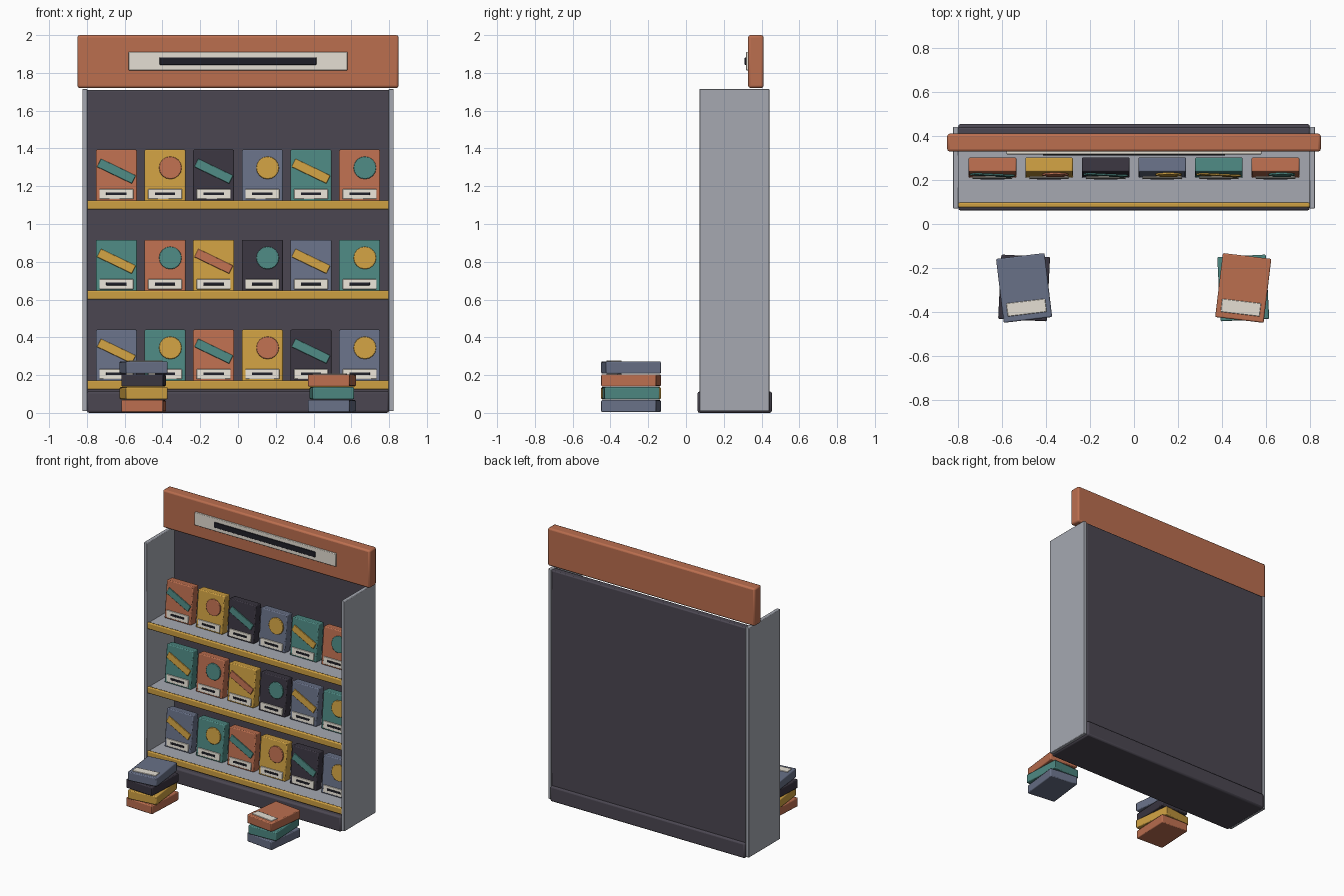
import bpy
from mathutils import Matrix, Vector

if "Cube" in bpy.data.objects:
    bpy.data.objects.remove(bpy.data.objects["Cube"])


def srgb(r, g, b):
    return tuple((c / 255) ** 2.2 for c in (r, g, b)) + (1.0,)


COLOURS = {
    "orange": srgb(186, 110, 80), "gold": srgb(204, 158, 68), "dark": srgb(60, 56, 66),
    "slate": srgb(104, 112, 134), "teal": srgb(78, 134, 128), "cream": srgb(228, 222, 210),
    "ink": srgb(36, 36, 44), "panel": srgb(76, 72, 82), "metal": srgb(164, 167, 176),
}
MATS = {}
for key, col in COLOURS.items():
    MATS[key] = bpy.data.materials.new(key)
    MATS[key].diffuse_color = col


def finish(ob, name, mat, bevel, frame):
    ob.name = name
    ob.data.materials.append(MATS[mat])
    if bevel:
        m = ob.modifiers.new("edge", "BEVEL")
        m.width = bevel
        m.segments = 2
    bpy.ops.object.shade_smooth_by_angle()
    if frame is not None:
        bpy.context.view_layer.update()
        ob.matrix_world = frame @ ob.matrix_world
    return ob


def box(name, mat, centre, size, bevel=0.004, rot=(0, 0, 0), frame=None):
    bpy.ops.mesh.primitive_cube_add(size=1, location=centre, rotation=rot)
    ob = bpy.context.object
    ob.data.transform(Matrix.Diagonal(Vector(size)).to_4x4())
    return finish(ob, name, mat, bevel, frame)


def disc(name, mat, centre, radius, depth, frame):
    bpy.ops.mesh.primitive_cylinder_add(vertices=16, radius=radius, depth=depth,
                                        location=centre, rotation=(1.5708, 0, 0))
    return finish(bpy.context.object, name, mat, 0.003, frame)


# Cabinet: plinth, back and sides
box("plinth", "panel", (0, 0.258, 0.057), (1.6, 0.394, 0.114), 0.012)
box("back_panel", "panel", (0, 0.415, 0.86), (1.6, 0.05, 1.70), 0.008)
for side, s in (("left", -1), ("right", 1)):
    box(side + "_side_panel", "metal", (s * 0.811, 0.256, 0.862), (0.027, 0.37, 1.706), 0.004)

# Header board with blank sign plate
box("header_board", "orange", (0, 0.37, 1.86), (1.70, 0.082, 0.28), 0.012)
box("header_plate", "cream", (0, 0.325, 1.862), (1.16, 0.016, 0.097))
box("header_stripe", "ink", (0, 0.316, 1.862), (0.83, 0.01, 0.04), 0.003)

# Shelves with stocked display boxes
CYCLE = ["orange", "gold", "dark", "slate", "teal"]
ACCENT = {"orange": "teal", "gold": "orange", "dark": "teal", "slate": "gold", "teal": "gold"}
for row, z in enumerate((1.12, 0.643, 0.167)):
    box("shelf_board", "metal", (0, 0.245, z - 0.018), (1.6, 0.31, 0.032), 0.003)
    box("shelf_lip", "gold", (0, 0.086, z - 0.019), (1.6, 0.022, 0.048), 0.007)
    for i in range(6):
        col = CYCLE[(i - row) % 5]
        # Local frame: origin at bottom of the front face, leaning back
        f = Matrix.Translation(((i - 2.5) * 0.2575, 0.21, z)) @ Matrix.Rotation(-0.1, 4, "X")
        box("display_box", col, (0, 0.033, 0.138), (0.217, 0.066, 0.275), 0.006, frame=f)
        box("box_label", "cream", (0, -0.002, 0.038), (0.18, 0.01, 0.053), 0.003, frame=f)
        box("label_stripe", "ink", (0, -0.008, 0.039), (0.108, 0.006, 0.014), 0.001, frame=f)
        if i % 2 == 0:
            box("diagonal_band", ACCENT[col], (0, -0.002, 0.16), (0.205, 0.012, 0.048),
                0.003, (0, 0.45, 0), f)
        else:
            disc("round_emblem", ACCENT[col], (0.028, -0.002, 0.178), 0.06, 0.014, f)

# Loose stacks on the floor, listed bottom to top
STACKS = [
    (-0.5, [("orange", -0.05), ("gold", 0.12), ("dark", -0.05), ("slate", 0.12)]),
    (0.497, [("slate", -0.12), ("teal", 0.05), ("orange", -0.12)]),
]
for x, layers in STACKS:
    for n, (col, angle) in enumerate(layers):
        f = Matrix.Translation((x, -0.291, 0.036 + n * 0.068)) @ Matrix.Rotation(angle, 4, "Z")
        box("stacked_box", col, (0, 0, 0), (0.222, 0.293, 0.064), 0.006, frame=f)
    box("stack_label", "cream", (0, -0.09, 0.033), (0.178, 0.06, 0.008), 0.003, frame=f)

for m in bpy.data.materials:
    if m.users and not m.is_grease_pencil:
        m.use_nodes = True
        m.node_tree.nodes["Principled BSDF"].inputs["Base Color"].default_value = m.diffuse_color
